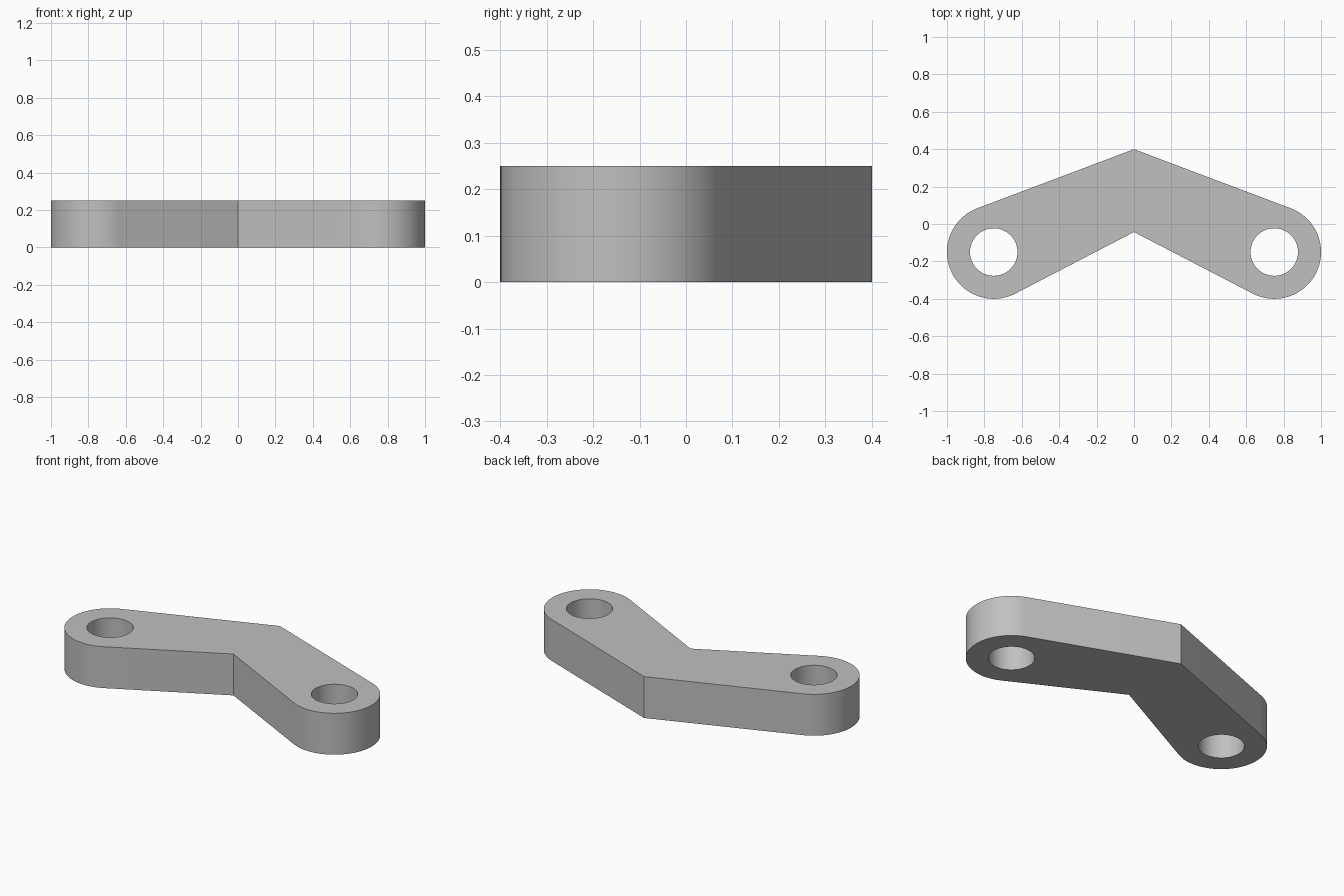
import bpy, bmesh
from math import atan2, acos, hypot, cos, sin, pi, radians

cube = bpy.data.objects.get("Cube")
if cube:
    bpy.data.objects.remove(cube)

EYE_X, EYE_Y = 0.75, -0.15     # centre of each rounded end
END_R, HOLE_R = 0.25, 0.127
BACK_Y, FRONT_Y = 0.40, -0.043  # outer and inner corners of the bend
HEIGHT = 0.25


def tangent_angle(corner_y, side):
    """Angle on the left end where the line from a bend corner touches it."""
    dx, dy = -EYE_X, corner_y - EYE_Y
    return atan2(dy, dx) + side * acos(END_R / hypot(dx, dy))


def arc(cx, radius, start, end, steps):
    return [(cx + radius * cos(start + (end - start) * i / steps),
             EYE_Y + radius * sin(start + (end - start) * i / steps))
            for i in range(steps + 1)]


# Outline: one rounded end, mirrored, joined through the two bend corners
low = tangent_angle(FRONT_Y, 1) - 2 * pi
high = tangent_angle(BACK_Y, -1)
left_end = arc(EYE_X, END_R, low, high, 48)
right_end = [(-x, y) for x, y in reversed(left_end)]
outline = [(0, FRONT_Y)] + left_end + [(0, BACK_Y)] + right_end

# Pin holes
holes = [arc(s * EYE_X, HOLE_R, 0, 2 * pi, 64)[:-1] for s in (-1, 1)]

# Fill the flat profile and extrude it
bm = bmesh.new()
edges = []
for loop in [outline] + holes:
    verts = [bm.verts.new((x, y, 0)) for x, y in loop]
    edges += [bm.edges.new((v, verts[i - 1])) for i, v in enumerate(verts)]
bmesh.ops.triangle_fill(bm, edges=edges, use_beauty=True, normal=(0, 0, 1))
extruded = bmesh.ops.extrude_face_region(bm, geom=bm.faces[:], use_keep_orig=True)
top = [g for g in extruded["geom"] if isinstance(g, bmesh.types.BMVert)]
bmesh.ops.translate(bm, verts=top, vec=(0, 0, HEIGHT))
bmesh.ops.recalc_face_normals(bm, faces=bm.faces[:])
mesh = bpy.data.meshes.new("link_arm")
bm.to_mesh(mesh)
bm.free()

arm = bpy.data.objects.new("link_arm", mesh)
bpy.context.collection.objects.link(arm)

# Plain grey material
grey = bpy.data.materials.new("light_grey")
grey.use_nodes = True
colour = (0.53, 0.53, 0.53, 1)
grey.diffuse_color = colour
grey.node_tree.nodes["Principled BSDF"].inputs["Base Color"].default_value = colour
mesh.materials.append(grey)

# Smooth round walls, sharp rims and bend
bpy.ops.object.select_all(action="DESELECT")
arm.select_set(True)
bpy.context.view_layer.objects.active = arm
bpy.ops.object.shade_smooth_by_angle(angle=radians(25))
